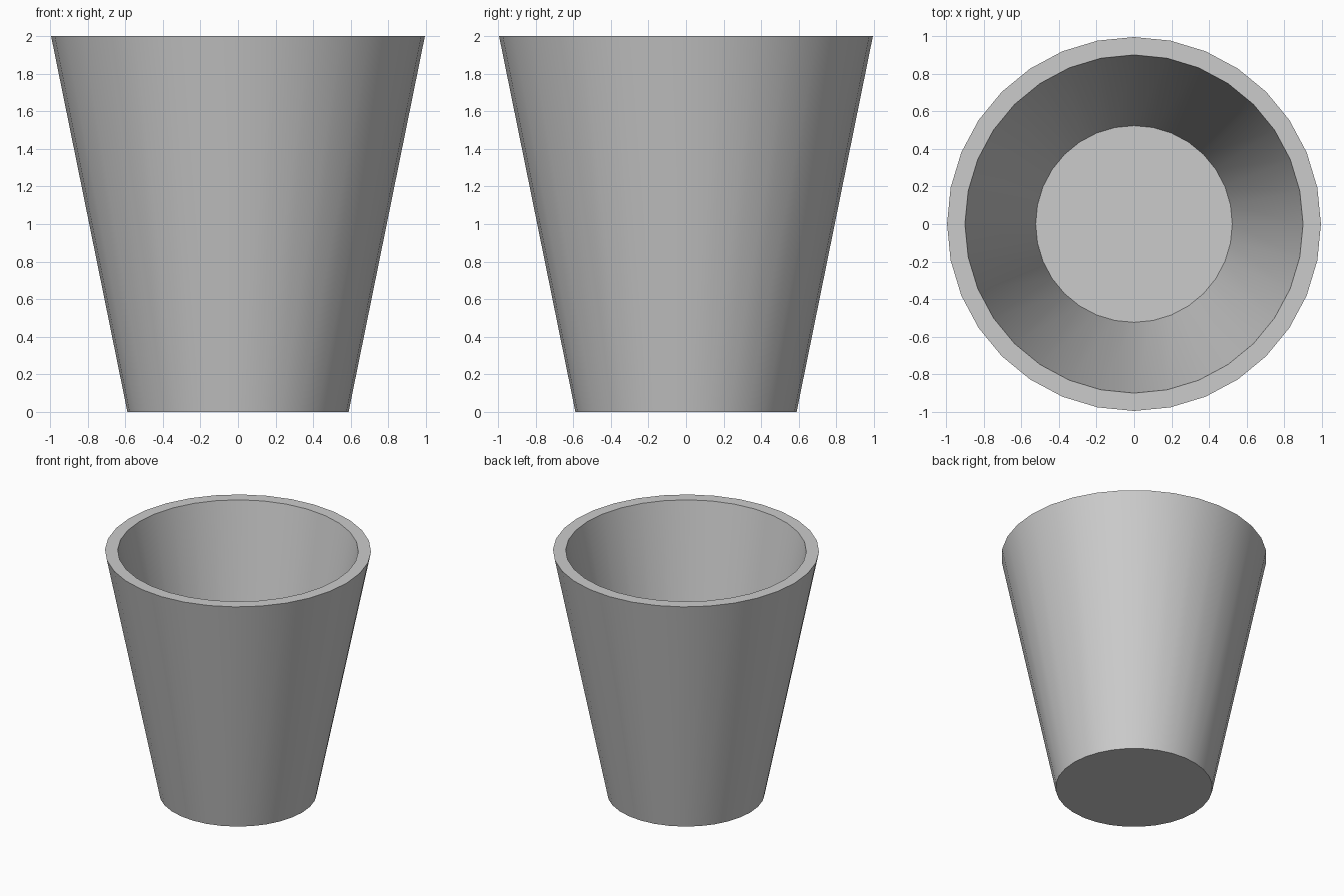
import bpy, bmesh
from math import cos, sin, pi, radians

if "Cube" in bpy.data.objects:
    bpy.data.objects.remove(bpy.data.objects["Cube"])

SIDES = 32

# (radius, height) from outer base, over the rim, down to the inner floor
PROFILE = [(0.588, 0.0), (0.994, 2.0), (0.899, 2.0), (0.523, 0.13)]

# Tapered cup: rings joined by quads, closed by a base and an inner floor
bm = bmesh.new()
rings = [[bm.verts.new((r * cos(2 * pi * i / SIDES), r * sin(2 * pi * i / SIDES), z))
          for i in range(SIDES)] for r, z in PROFILE]
for low, high in zip(rings, rings[1:]):
    for i in range(SIDES):
        j = (i + 1) % SIDES
        bm.faces.new((low[i], low[j], high[j], high[i]))
bm.faces.new(rings[0][::-1])
bm.faces.new(rings[-1])
bmesh.ops.recalc_face_normals(bm, faces=bm.faces)

mesh = bpy.data.meshes.new("cup")
bm.to_mesh(mesh)
bm.free()
cup = bpy.data.objects.new("cup", mesh)
bpy.context.collection.objects.link(cup)

# Smooth walls, sharp rim and base edges
bpy.context.view_layer.objects.active = cup
cup.select_set(True)
bpy.ops.object.shade_smooth_by_angle(angle=radians(30))
